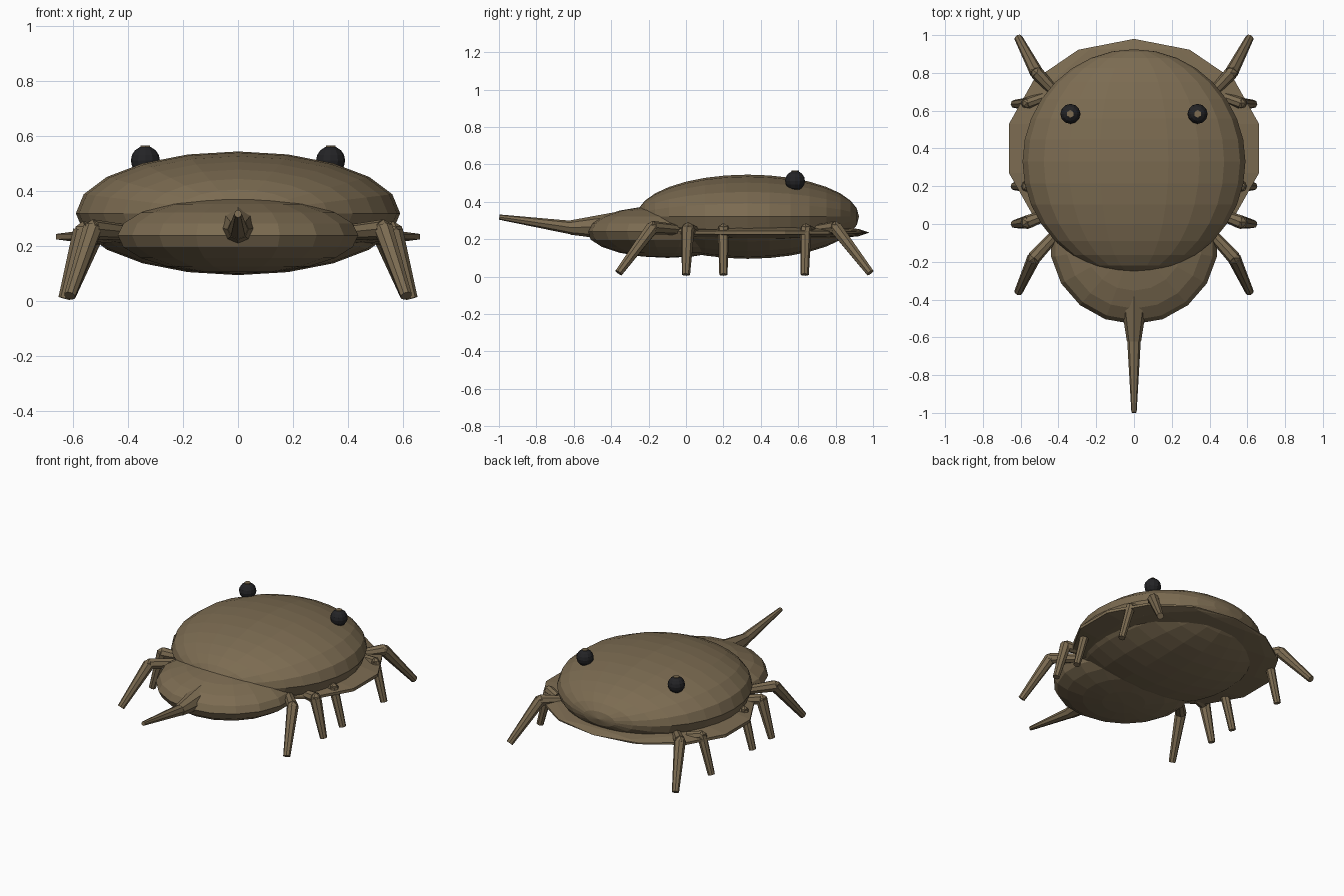
import bpy
import bmesh
from math import pi
from mathutils import Matrix, Vector

if "Cube" in bpy.data.objects:
    bpy.data.objects.remove(bpy.data.objects["Cube"], do_unlink=True)


def make_material(name, rgb):
    mat = bpy.data.materials.new(name)
    mat.use_nodes = True
    mat.diffuse_color = (*rgb, 1)
    mat.node_tree.nodes["Principled BSDF"].inputs["Base Color"].default_value = (*rgb, 1)
    return mat


BROWN = make_material("shell_brown", (0.20, 0.148, 0.083))
BLACK = make_material("eye_black", (0.017, 0.017, 0.019))


def add_object(name, bm, mat):
    bmesh.ops.recalc_face_normals(bm, faces=bm.faces)
    mesh = bpy.data.meshes.new(name)
    bm.to_mesh(mesh)
    bm.free()
    mesh.materials.append(mat)
    obj = bpy.data.objects.new(name, mesh)
    bpy.context.collection.objects.link(obj)
    return obj


def ellipsoid(name, centre, radii, segments, rings, mat, pole_y=False):
    bm = bmesh.new()
    bmesh.ops.create_uvsphere(bm, u_segments=segments, v_segments=rings, radius=1)
    if pole_y:
        bm.transform(Matrix.Rotation(pi / 2, 4, "X"))
    bm.transform(Matrix.Translation(centre) @ Matrix.Diagonal((*radii, 1)))
    return add_object(name, bm, mat)


def tapered_rod(bm, start, end, r_start, r_end, sides=8):
    start, end = Vector(start), Vector(end)
    axis = end - start
    place = (Matrix.Translation((start + end) / 2)
             @ axis.to_track_quat("Z", "Y").to_matrix().to_4x4())
    bmesh.ops.create_cone(bm, cap_ends=True, segments=sides, radius1=r_start,
                          radius2=r_end, depth=axis.length, matrix=place)


# Body: domed shell, thin brim around it, and the rear abdomen
ellipsoid("main_shell", (0, 0.33, 0.32), (0.59, 0.595, 0.225), 20, 16, BROWN, True)
ellipsoid("shell_brim", (0, 0.40, 0.235), (0.697, 0.58, 0.045), 14, 7, BROWN, True)
ellipsoid("abdomen", (0, -0.10, 0.24), (0.445, 0.43, 0.14), 18, 10, BROWN)

# Tail: thick root and long spine
bm = bmesh.new()
tapered_rod(bm, (0, -0.33, 0.27), (0, -0.62, 0.262), 0.083, 0.038)
add_object("tail_root", bm, BROWN)
bm = bmesh.new()
tapered_rod(bm, (0, -0.60, 0.26), (0, -0.998, 0.318), 0.037, 0.014)
add_object("tail_spine", bm, BROWN)

# Legs: root, knee and foot on the left side, mirrored to the right
LEGS = {
    "front_leg": ((0.42, 0.70, 0.25), (0.515, 0.80, 0.262), (0.612, 0.985, 0.02)),
    "second_leg": ((0.48, 0.67, 0.24), (0.565, 0.64, 0.255), (0.632, 0.635, 0.01)),
    "third_leg": ((0.48, 0.22, 0.24), (0.565, 0.20, 0.255), (0.632, 0.20, 0.01)),
    "fourth_leg": ((0.46, 0.05, 0.24), (0.565, 0.01, 0.255), (0.632, 0.0, 0.01)),
    "rear_leg": ((0.40, -0.04, 0.25), (0.53, -0.18, 0.262), (0.612, -0.36, 0.02)),
}
for side, sign in (("left", 1), ("right", -1)):
    for name, joints in LEGS.items():
        root, knee, foot = [(x * sign, y, z) for x, y, z in joints]
        bm = bmesh.new()
        thick = 0.036 if name in ("front_leg", "rear_leg", "fourth_leg") else 0.03
        tapered_rod(bm, root, knee, 0.028, thick)
        tapered_rod(bm, knee, foot, thick, 0.022)
        bmesh.ops.create_icosphere(bm, subdivisions=1, radius=thick,
                                   matrix=Matrix.Translation(knee))
        add_object(f"{side}_{name}", bm, BROWN)

    # Eyes: dark ball with the stalk tip showing on top
    ellipsoid(f"{side}_eye", (0.337 * sign, 0.583, 0.512), (0.053,) * 3, 12, 8, BLACK)
    bm = bmesh.new()
    tapered_rod(bm, (0.337 * sign, 0.583, 0.44), (0.337 * sign, 0.583, 0.566), 0.025, 0.02, 6)
    add_object(f"{side}_eye_stalk", bm, BROWN)
